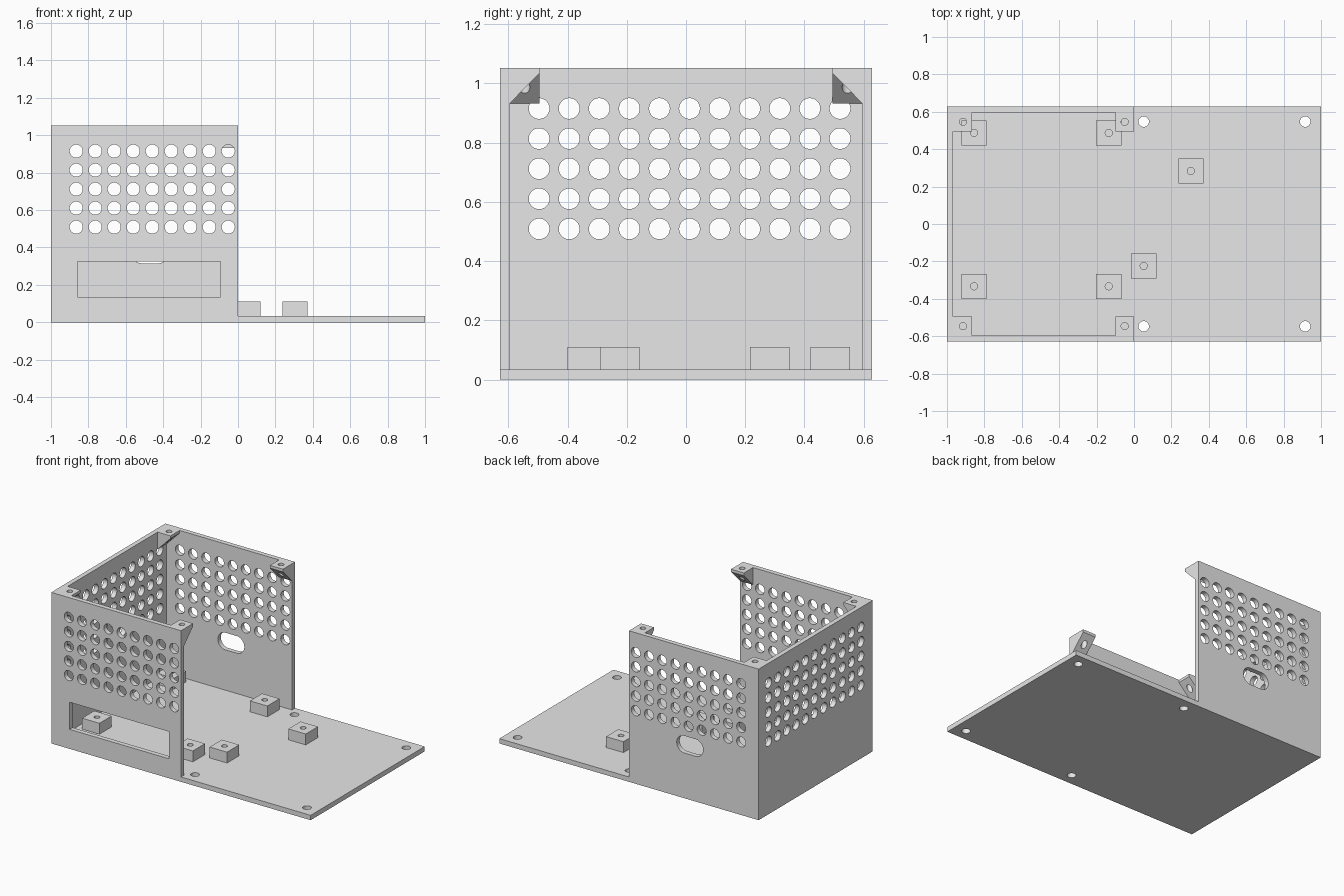
import bpy, bmesh, math
from mathutils import Matrix, Vector

cube = bpy.data.objects.get("Cube")
if cube:
    bpy.data.objects.remove(cube, do_unlink=True)

# Main dimensions
W, IN, T, H = 0.628, 0.595, 0.034, 1.053   # half depth, inner half depth, thickness, height
D = 0.1                                    # bracket size
X, Y, Z = Vector((1, 0, 0)), Vector((0, 1, 0)), Vector((0, 0, 1))

grey = bpy.data.materials.new("light grey")
grey.use_nodes = True
grey.diffuse_color = (0.8, 0.8, 0.8, 1)
grey.node_tree.nodes["Principled BSDF"].inputs["Base Color"].default_value = (0.8, 0.8, 0.8, 1)


def rect(x0, y0, x1, y1):
    return [(x0, y0), (x1, y0), (x1, y1), (x0, y1)]


def slot(cx, cy, r, half=0.0, n=32):
    """Circle, or a stadium when half (the straight half length) is set."""
    pts = []
    for i in range(n):
        a = math.tau * (i + 0.5) / n
        c = math.cos(a)
        pts.append((cx + r * c + math.copysign(half, c), cy + r * math.sin(a)))
    return pts


def plate(name, outline, holes, thick, centre, u, v):
    """Extrude a flat outline with holes; u and v are the directions of its plane."""
    curve = bpy.data.curves.new(name, "CURVE")
    curve.dimensions = "2D"
    curve.fill_mode = "BOTH"
    curve.extrude = thick / 2
    for loop in [outline] + holes:
        s = curve.splines.new("POLY")
        s.points.add(len(loop) - 1)
        for p, (a, b) in zip(s.points, loop):
            p.co = (a, b, 0, 1)
        s.use_cyclic_u = True
    tmp = bpy.data.objects.new(name + "_profile", curve)
    bpy.context.collection.objects.link(tmp)
    dg = bpy.context.evaluated_depsgraph_get()
    mesh = bpy.data.meshes.new_from_object(tmp.evaluated_get(dg))
    bpy.data.objects.remove(tmp, do_unlink=True)
    bpy.data.curves.remove(curve)
    rot = Matrix((u, v, u.cross(v))).transposed().to_4x4()
    mesh.transform(Matrix.Translation(centre) @ rot)
    bm = bmesh.new()
    bm.from_mesh(mesh)
    bmesh.ops.remove_doubles(bm, verts=bm.verts, dist=1e-5)
    bmesh.ops.recalc_face_normals(bm, faces=bm.faces)
    bm.to_mesh(mesh)
    bm.free()
    mesh.materials.clear()
    mesh.materials.append(grey)
    ob = bpy.data.objects.new(name, mesh)
    bpy.context.collection.objects.link(ob)
    return ob


def select(ob):
    bpy.ops.object.select_all(action="DESELECT")
    ob.select_set(True)
    bpy.context.view_layer.objects.active = ob


def grid(first, columns):
    """Five rows of round ventilation holes."""
    return [slot(first + 0.1016 * i, 0.509 + 0.1016 * j, 0.035)
            for i in range(columns) for j in range(5)]


parts = []

# Base plate with four screw holes
screws = [slot(x, y, 0.028) for x in (0.052, 0.915) for y in (-0.547, 0.547)]
parts.append(plate("base_plate", rect(-1, -W, 1, W), screws, T, (0, 0, T / 2), X, Y))

# Perforated walls, with a port in the front and a cable slot in the back
mid = (W + IN) / 2
front_port = rect(-0.858, 0.136, -0.094, 0.325)
cable_slot = slot(-0.47, 0.375, 0.06, 0.042)
for name, side, opening in (("front_wall", -1, front_port), ("back_wall", 1, cable_slot)):
    parts.append(plate(name, rect(-1, 0, 0, H), grid(-0.865, 9) + [opening],
                       W - IN, (0, side * mid, 0), X, Z))
parts.append(plate("side_wall", rect(-IN, 0, IN, H), grid(-0.496, 11),
                   W - IN, (-1 + (W - IN) / 2, 0, 0), Y, Z))

# Standoffs with screw holes
spots = [(x, y) for x in (-0.855, -0.135) for y in (-0.333, 0.487)]
spots += [(0.052, -0.224), (0.304, 0.283)]
for i, (x, y) in enumerate(spots):
    h = 0.067
    parts.append(plate(f"standoff_{i + 1}", rect(-h, -h, h, h), [slot(0, 0, 0.019)],
                       0.11 - T, (x, y, (0.11 + T) / 2), X, Y))

# Sloped lid brackets, drilled from above
profile = [(0, 0.933), (D, 1.034), (D, H), (0, H)]
for side, label in ((-1, "front"), (1, "back")):
    outer = plate(label + "_end_bracket", profile, [], D,
                  (-D / 2, side * IN, 0), Y * -side, Z)
    corner = plate(label + "_corner_bracket", profile, [], D,
                   (-1 + W - IN, side * (IN - D / 2), 0), X, Z)
    for ob, x in ((outer, -0.05), (corner, -0.914)):
        bpy.ops.mesh.primitive_cylinder_add(vertices=32, radius=0.019, depth=0.4,
                                            location=(x, side * 0.546, 1))
        drill = bpy.context.object
        drill.name = "drill"
        drill.hide_render = True
        select(ob)
        cut = ob.modifiers.new("hole", "BOOLEAN")
        cut.operation = "DIFFERENCE"
        cut.solver = "EXACT"
        cut.object = drill
        bpy.ops.object.modifier_apply(modifier=cut.name)
        bpy.data.objects.remove(drill, do_unlink=True)
        parts.append(ob)

# Smooth hole walls, crisp edges
for ob in parts:
    select(ob)
    bpy.ops.object.shade_smooth_by_angle(angle=math.radians(30))
